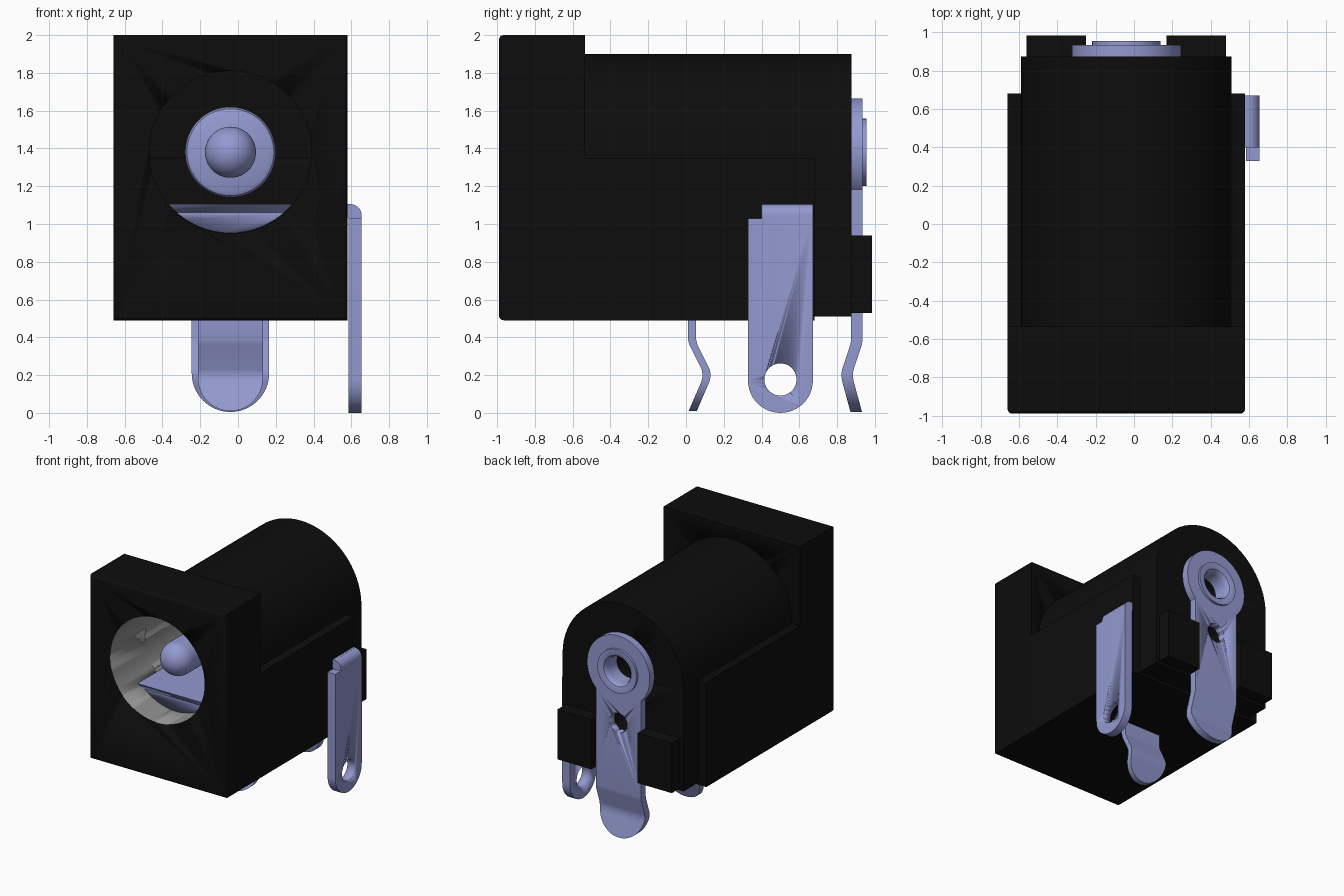
import bpy, bmesh, math
from mathutils import Vector

if "Cube" in bpy.data.objects:
    bpy.data.objects.remove(bpy.data.objects["Cube"])

CX, CZ = -0.04, 1.38          # barrel axis
BORE_R = 0.43


def material(name, rgb, rough=0.5):
    m = bpy.data.materials.new(name)
    m.use_nodes = True
    m.diffuse_color = (*rgb, 1)
    node = m.node_tree.nodes["Principled BSDF"]
    node.inputs["Base Color"].default_value = (*rgb, 1)
    node.inputs["Roughness"].default_value = rough
    return m


BLACK = material("black plastic", (0.004, 0.004, 0.004))
GREY = material("grey bore", (0.29, 0.29, 0.29))
METAL = material("bluish metal", (0.29, 0.32, 0.63))


def finish(name, bm, mat, angle=30):
    bmesh.ops.recalc_face_normals(bm, faces=bm.faces)
    me = bpy.data.meshes.new(name)
    bm.to_mesh(me)
    bm.free()
    me.materials.append(mat)
    ob = bpy.data.objects.new(name, me)
    bpy.context.collection.objects.link(ob)
    activate(ob)
    bpy.ops.object.shade_smooth_by_angle(angle=math.radians(angle))
    return ob


def activate(ob):
    bpy.ops.object.select_all(action='DESELECT')
    ob.select_set(True)
    bpy.context.view_layer.objects.active = ob


def box(name, lo, hi, mat, bevel=0.0, keep=None):
    bm = bmesh.new()
    bmesh.ops.create_cube(bm, size=1)
    for v in bm.verts:
        v.co = [lo[i] + (v.co[i] + 0.5) * (hi[i] - lo[i]) for i in range(3)]
    if bevel:
        edges = [e for e in bm.edges if keep is None or keep(e)]
        bmesh.ops.bevel(bm, geom=edges, offset=bevel, segments=4, profile=0.5, affect='EDGES')
    return finish(name, bm, mat)


def prism(name, points, offset, mat, bevel_test=None, bevel=0.0):
    """Extrude a flat outline along an offset vector."""
    bm = bmesh.new()
    face = bm.faces.new([bm.verts.new(p) for p in points])
    ext = bmesh.ops.extrude_face_region(bm, geom=[face])
    bmesh.ops.translate(bm, vec=offset, verts=[g for g in ext["geom"] if isinstance(g, bmesh.types.BMVert)])
    if bevel_test:
        edges = [e for e in bm.edges if all(bevel_test(v.co) for v in e.verts)]
        bmesh.ops.bevel(bm, geom=edges, offset=bevel, segments=6, profile=0.5, affect='EDGES')
    return finish(name, bm, mat)


def lathe(name, profile, mat, closed=False, steps=64):
    """Spin (radius, y) points round the barrel axis."""
    bm = bmesh.new()
    verts = [bm.verts.new((CX + r, y, CZ)) for r, y in profile]
    pairs = list(zip(verts, verts[1:])) + ([(verts[-1], verts[0])] if closed else [])
    edges = [bm.edges.new(p) for p in pairs]
    bmesh.ops.spin(bm, geom=verts + edges, cent=(CX, 0, CZ), axis=(0, 1, 0),
                   angle=math.tau, steps=steps, use_duplicate=False)
    bmesh.ops.remove_doubles(bm, verts=bm.verts, dist=1e-5)
    return finish(name, bm, mat)


def cylinder(name, r, a, b, axis, centre, mat=BLACK):
    """Cylinder from a to b along axis 'x' or 'y'; centre gives the other two coordinates."""
    pts = []
    for i in range(64):
        t = math.tau * i / 64
        u, w = centre[0] + r * math.cos(t), centre[1] + r * math.sin(t)
        pts.append((a, u, w) if axis == 'x' else (u, a, w))
    return prism(name, pts, Vector((b - a, 0, 0) if axis == 'x' else (0, b - a, 0)), mat)


def boolean(ob, cutter, operation='DIFFERENCE'):
    activate(ob)
    mod = ob.modifiers.new("cut", 'BOOLEAN')
    mod.object, mod.operation, mod.solver = cutter, operation, 'EXACT'
    # Keep the cut ahead of any shading modifier
    bpy.ops.object.modifier_move_to_index(modifier=mod.name, index=0)
    bpy.ops.object.modifier_apply(modifier=mod.name)


def discard(ob):
    bpy.data.objects.remove(ob)


def strip(name, path, half, bottom, top, thick, mat):
    """Bent vertical leaf with a rounded lower end; path holds (z, y) from low to high."""
    def y_at(z):
        for (z0, y0), (z1, y1) in zip(path, path[1:]):
            if z <= z1:
                return y0 + (y1 - y0) * (z - z0) / (z1 - z0)
        return path[-1][1]
    rows = []
    for i in range(1, 17):
        t = math.pi / 2 * i / 16
        rows.append((bottom + half * (1 - math.cos(t)), half * math.sin(t)))
    rows += [(z, half) for z, _ in path if bottom + half + 0.004 < z < top] + [(top, half)]
    bm = bmesh.new()
    rings = []
    for z, w in rows:
        y = y_at(z)
        rings.append([bm.verts.new((CX + sx * w, y + dy, z))
                      for sx, dy in ((-1, 0), (1, 0), (1, thick), (-1, thick))])
    for a, b in zip(rings, rings[1:]):
        for i in range(4):
            j = (i + 1) % 4
            bm.faces.new((a[i], a[j], b[j], b[i]))
    bm.faces.new(rings[0])
    bm.faces.new(rings[-1])
    return finish(name, bm, mat)


# Housing: front flange, wide lower sides, arched barrel
flange = box("front_flange", (-0.66, -0.99, 0.49), (0.58, -0.535, 2.0), BLACK, 0.025,
             lambda e: all(v.co.y < -0.9 for v in e.verts))
sides = box("lower_sides", (-0.66, -0.536, 0.49), (0.58, 0.68, 1.35), BLACK)
arch = [(CX - 0.55, -0.54, 0.51), (CX + 0.55, -0.54, 0.51)]
arch += [(CX + 0.55 * math.cos(math.pi * i / 32), -0.54, 1.35 + 0.55 * math.sin(math.pi * i / 32))
         for i in range(33)]
barrel = prism("barrel_housing", arch, Vector((0, 1.415, 0)), BLACK)

# Socket bore, with its wall coloured grey
bore = cylinder("bore_cutter", BORE_R, -1.2, 0.55, 'y', (CX, CZ))
for ob in (flange, sides, barrel):
    boolean(ob, bore)
    ob.data.materials.append(GREY)
    for f in ob.data.polygons:
        on_wall = all(abs(math.hypot(ob.data.vertices[i].co.x - CX, ob.data.vertices[i].co.z - CZ)
                          - BORE_R) < 0.004 for i in f.vertices)
        f.material_index = 1 if on_wall and abs(f.normal.y) < 0.1 else 0
discard(bore)

# Rivet hole in the rear wall
rivet_hole = cylinder("rivet_cutter", 0.12, 0.72, 1.0, 'y', (CX, CZ))
boolean(barrel, rivet_hole)
discard(rivet_hole)

# Rear guide blocks either side of the terminal
for side, x0 in (("right", -0.56), ("left", 0.17)):
    box("rear_block_" + side, (x0, 0.86, 0.53), (x0 + 0.31, 0.985, 0.94), BLACK)

# Centre pin with a domed tip, and its collar
dome = [(0.135 * math.sin(math.pi / 2 * i / 12), -0.72 - 0.135 * math.cos(math.pi / 2 * i / 12))
        for i in range(13)]
lathe("centre_pin", dome + [(0.135, 0.56), (0, 0.56)], METAL)
lathe("pin_collar", [(0, 0.42), (0.21, 0.42), (0.23, 0.43), (0.24, 0.45), (0.24, 0.56), (0, 0.56)], METAL)

# Contact spring filling the lower segment of the bore
lip = [(-0.6, -0.78, 1.105), (-0.6, 0.54, 1.105), (-0.6, 0.54, 0.9), (-0.6, -0.75, 0.9), (-0.6, -0.75, 1.06)]
spring = prism("contact_spring", lip, Vector((1.1, 0, 0)), METAL)
trim = cylinder("spring_trim", BORE_R - 0.002, -0.95, 0.545, 'y', (CX, CZ), METAL)
boolean(spring, trim, 'INTERSECT')
discard(trim)

# Rear terminal: disc, raised rivet ring and bent leg with a small hole
lathe("rear_terminal_disc", [(0.12, 0.87), (0.285, 0.87), (0.285, 0.935), (0.12, 0.935)], METAL, True)
lathe("rivet_ring", [(0.178, 0.92), (0.178, 0.955), (0.145, 0.955), (0.125, 0.948), (0.112, 0.93),
                     (0.107, 0.90), (0.107, 0.80), (0.12, 0.80), (0.12, 0.92)], METAL, True)
leg = strip("rear_terminal_leg", [(0, 0.872), (0.17, 0.826), (0.20, 0.822), (0.23, 0.826),
                                  (0.36, 0.87), (0.39, 0.874), (1.19, 0.874)],
            0.205, 0.005, 1.185, 0.061, METAL)
hole = cylinder("leg_hole_cutter", 0.08, 0.7, 1.1, 'y', (CX, 0.95))
boolean(leg, hole)
boolean(barrel, hole)
discard(hole)

# Bottom spring leg
strip("bottom_leg", [(0, 0.01), (0.17, 0.083), (0.20, 0.088), (0.23, 0.083), (0.36, 0.018),
                     (0.39, 0.01), (0.6, 0.01)], 0.172, 0.01, 0.55, 0.043, METAL)

# Side terminal: rounded lower end with a hole, top folded into the housing
tab = [(0.585, 0.5 - 0.172 * math.cos(math.pi * i / 24), 0.172 - 0.172 * math.sin(math.pi * i / 24))
       for i in range(25)]
tab += [(0.585, 0.672, 1.105), (0.585, 0.40, 1.105), (0.585, 0.40, 1.03), (0.585, 0.328, 1.03)]
side_tab = prism("side_terminal", tab, Vector((0.07, 0, 0)), METAL,
                 lambda c: c.x > 0.65 and c.z > 1.1, 0.06)
hole = cylinder("tab_hole_cutter", 0.085, 0.4, 0.8, 'x', (0.5, 0.177))
boolean(side_tab, hole)
discard(hole)
box("side_terminal_fold", (0.5, 0.40, 1.035), (0.6, 0.672, 1.105), METAL)
